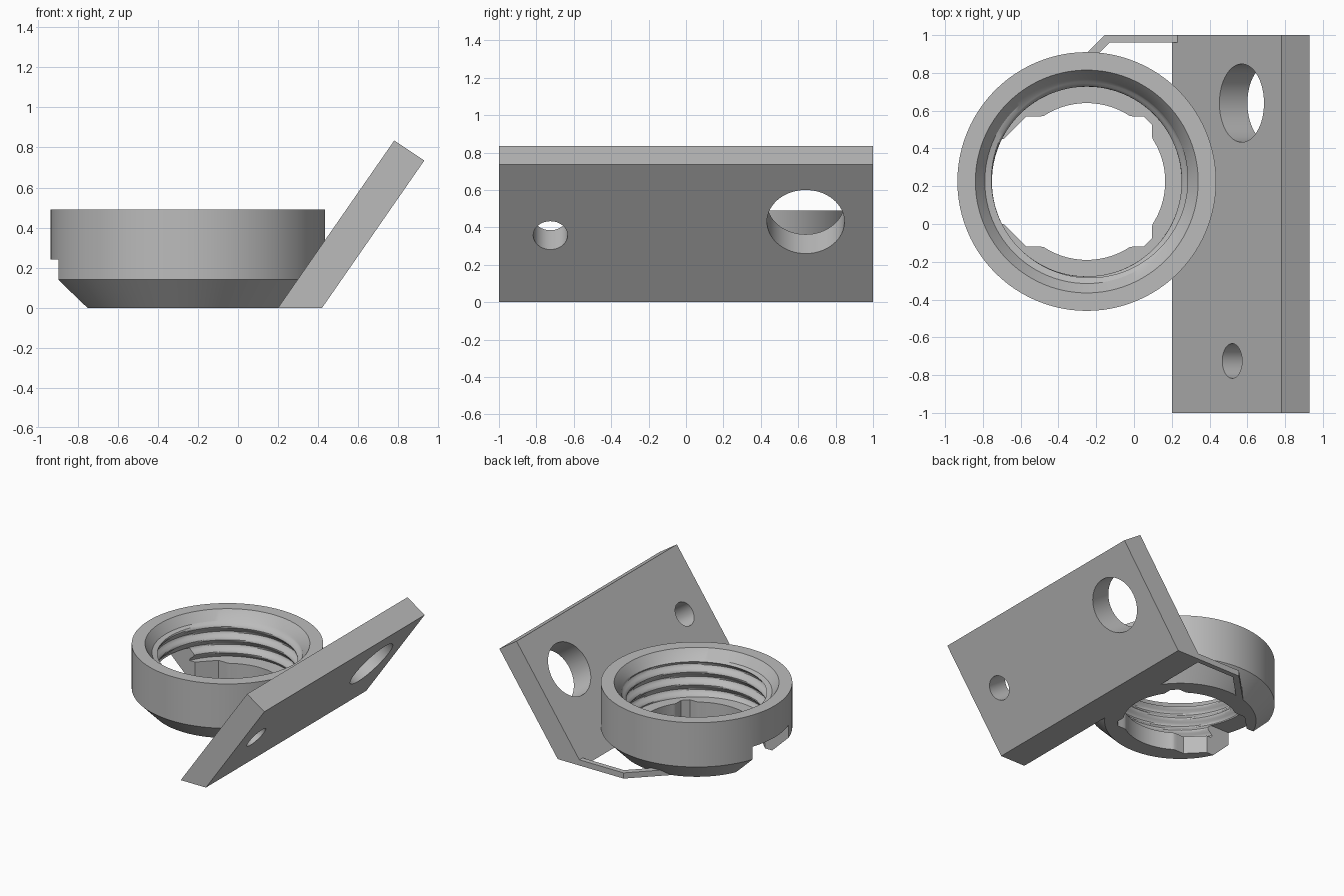
import bpy, bmesh, math
from mathutils import Vector

if "Cube" in bpy.data.objects:
    bpy.data.objects.remove(bpy.data.objects["Cube"])

grey = bpy.data.materials.new("plain grey")
grey.diffuse_color = (0.5, 0.5, 0.5, 1)
grey.use_nodes = True
grey.node_tree.nodes["Principled BSDF"].inputs["Base Color"].default_value = grey.diffuse_color
CX, CY = -0.25, 0.225          # ring centre


def make(name, bm):
    bmesh.ops.recalc_face_normals(bm, faces=bm.faces)
    me = bpy.data.meshes.new(name)
    bm.to_mesh(me)
    bm.free()
    me.materials.append(grey)
    ob = bpy.data.objects.new(name, me)
    bpy.context.collection.objects.link(ob)
    return ob


def prism(name, base, offset):
    """Extrude a closed outline of 3D points along an offset."""
    bm = bmesh.new()
    face = bm.faces.new([bm.verts.new(p) for p in base])
    ext = bmesh.ops.extrude_face_region(bm, geom=[face])
    verts = [g for g in ext["geom"] if isinstance(g, bmesh.types.BMVert)]
    bmesh.ops.translate(bm, verts=verts, vec=offset)
    return make(name, bm)


def activate(ob):
    bpy.ops.object.select_all(action='DESELECT')
    ob.select_set(True)
    bpy.context.view_layer.objects.active = ob


def cut(ob, cutters):
    for c in cutters:
        c.hide_render = True
        mod = ob.modifiers.new("cut", 'BOOLEAN')
        mod.operation, mod.solver, mod.object = 'DIFFERENCE', 'EXACT', c
        activate(ob)
        bpy.ops.object.modifier_apply(modifier=mod.name)
        bpy.data.objects.remove(c)
    activate(ob)
    bpy.ops.object.shade_smooth_by_angle(angle=math.radians(30))


# Threaded ring: revolved section whose inner wall carries a helical thread
SEG, STEPS, PITCH = 96, 26, 0.1
bm = bmesh.new()
rows = []
for i in range(SEG):
    a = 2 * math.pi * i / SEG
    section = [(0.36, 0), (0.55, 0), (0.685, 0.14), (0.685, 0.49), (0.59, 0.49), (0.54, 0.42)]
    for k in range(STEPS + 1):
        z = 0.41 - 0.27 * k / STEPS
        section.append((0.52 + 0.018 * math.cos(2 * math.pi * z / PITCH - a), z))
    section.append((0.36, 0.14))
    rows.append([bm.verts.new((CX + r * math.cos(a), CY + r * math.sin(a), z)) for r, z in section])
for i in range(SEG):
    p, q = rows[i], rows[(i + 1) % SEG]
    for k in range(len(p)):
        m = (k + 1) % len(p)
        bm.faces.new((p[k], q[k], q[m], p[m]))
ring = make("threaded_ring", bm)

# Floor opening: circle merged with a clipped square
outline = []
for i in range(180):
    a = 2 * math.pi * (i + 0.5) / 180
    c, s = abs(math.cos(a)), abs(math.sin(a))
    r = max(0.415, min(0.345 / max(c, s), 0.645 / (c + s)))
    outline.append((CX + r * math.cos(a), CY + r * math.sin(a), -0.1))
opening = prism("opening_cutter", outline, (0, 0, 0.3))

# Side slot, flaring inwards
half = [(-0.2, 0.345), (-0.32, 0.345), (-0.44, 0.225), (-0.8, 0.225)]
slot_outline = half + [(x, -y) for x, y in reversed(half)]
slot = prism("slot_cutter", [(CX + x, CY + y, -0.1) for x, y in slot_outline], (0, 0, 0.34))
cut(ring, [opening, slot])

# Leaning plate with two holes square to its face
plate = prism("leaning_plate", [(0.2, -1, 0), (0.42, -1, 0), (0.93, -1, 0.735), (0.78, -1, 0.835)], (0, 2, 0))
lean = Vector((0.58, 0, 0.835)).normalized()
normal = Vector((lean.z, 0, -lean.x))


def hole(name, x, y, z, r):
    centre = Vector((x, y, z)) - normal * 0.1
    pts = [centre + r * (math.cos(t) * lean + math.sin(t) * Vector((0, 1, 0)))
           for t in (2 * math.pi * i / 64 for i in range(64))]
    return prism(name, pts, normal * 0.4)


cut(plate, [hole("large_hole_cutter", 0.57, 0.64, 0.533, 0.207),
            hole("small_hole_cutter", 0.52, -0.725, 0.46, 0.092)])

# Thin bent strip joining plate and ring
strip = [(0.26, 1), (-0.155, 1), (-0.40, 0.755), (-0.345, 0.745), (-0.13, 0.96), (0.26, 0.96)]
prism("joining_strip", [(x, y, 0) for x, y in strip], (0, 0, 0.045))
